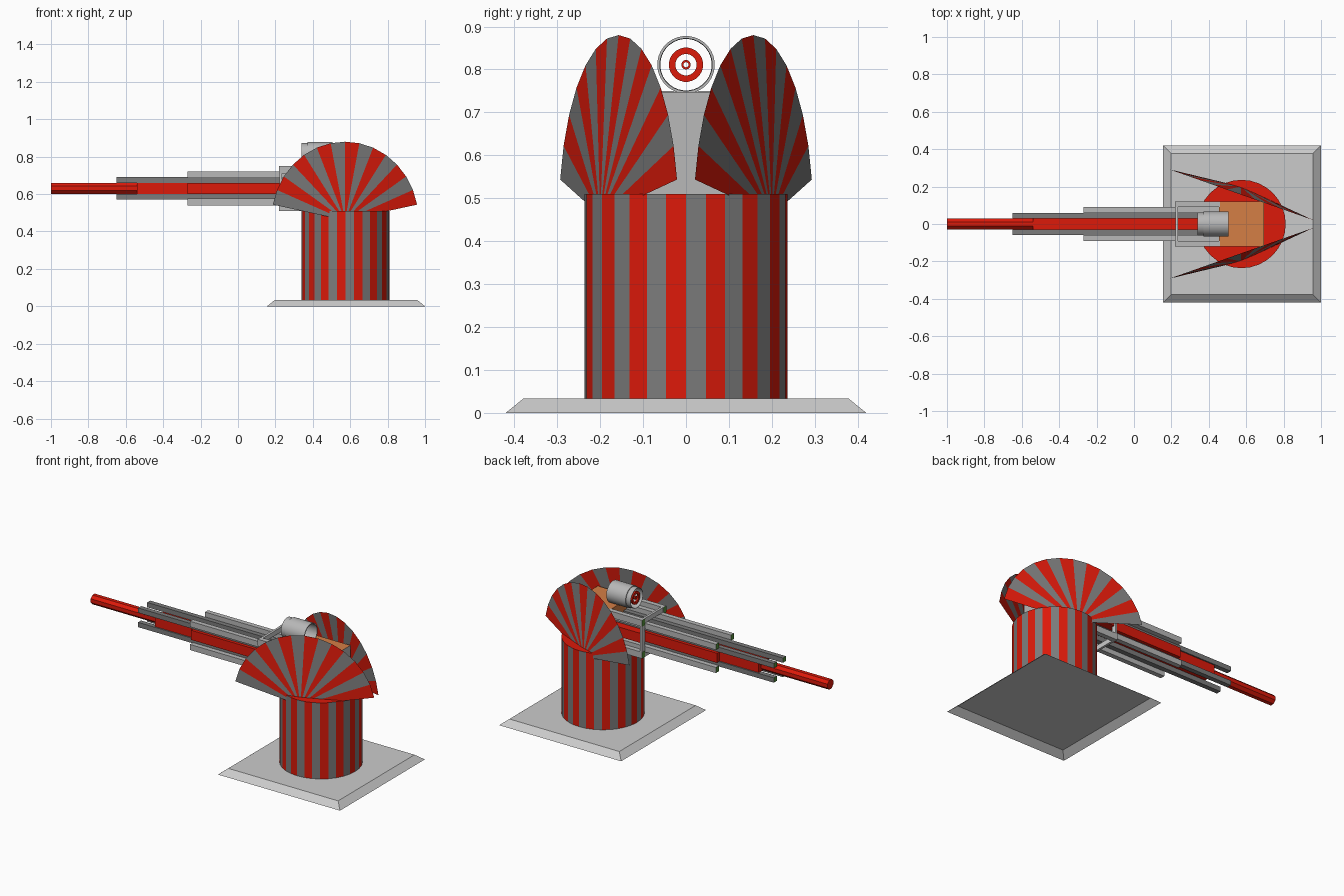
import bpy
from math import sin, cos, pi

if "Cube" in bpy.data.objects:
    bpy.data.objects.remove(bpy.data.objects["Cube"])


def material(name, rgb):
    m = bpy.data.materials.new(name)
    m.diffuse_color = (*rgb, 1)
    m.use_nodes = True
    m.node_tree.nodes["Principled BSDF"].inputs["Base Color"].default_value = m.diffuse_color
    return m


RED = material("red", (0.72, 0.01, 0.003))
DARK = material("dark_grey", (0.2, 0.2, 0.2))
ORANGE = material("orange", (0.66, 0.21, 0.06))
GREEN = material("green", (0.1, 0.3, 0.05))
GREY = material("grey", (0.48, 0.48, 0.48))


def mesh_object(name, verts, faces, mats=(), indices=None):
    me = bpy.data.meshes.new(name)
    me.from_pydata(verts, [], faces)
    for m in mats:
        me.materials.append(m)
    if indices:
        for p, i in zip(me.polygons, indices):
            p.material_index = i
    ob = bpy.data.objects.new(name, me)
    bpy.context.collection.objects.link(ob)
    return ob


BOX_FACES = [(0, 3, 2, 1), (4, 5, 6, 7), (0, 1, 5, 4),
             (1, 2, 6, 5), (2, 3, 7, 6), (3, 0, 4, 7)]


def box(name, x, y, z, mats=(), indices=None, inset=0, bottom=True):
    """Box from ranges; face order: bottom, top, -y, +x, +y, -x."""
    verts = []
    for zz, i in ((z[0], 0), (z[1], inset)):
        verts += [(x[0] + i, y[0] + i, zz), (x[1] - i, y[0] + i, zz),
                  (x[1] - i, y[1] - i, zz), (x[0] + i, y[1] - i, zz)]
    return mesh_object(name, verts, BOX_FACES if bottom else BOX_FACES[1:], mats, indices)


def lathe_x(name, profile, cz, n, mat, closed=True):
    """Revolve (x, radius) points around the x axis at height cz."""
    verts = [(x, r * sin(2 * pi * (k + 0.5) / n), cz + r * cos(2 * pi * (k + 0.5) / n))
             for x, r in profile for k in range(n)]
    rows = len(profile)
    faces = []
    for i in range(rows if closed else rows - 1):
        j = (i + 1) % rows
        for k in range(n):
            l = (k + 1) % n
            faces.append((i * n + k, i * n + l, j * n + l, j * n + k))
    if not closed:
        faces += [tuple(range(n))[::-1], tuple(range((rows - 1) * n, rows * n))]
    return mesh_object(name, verts, faces, [mat])


CX = 0.575

# Hollow bevelled base plate, open underneath
box("base_plate", (0.155, 1.0), (-0.42, 0.42), (0, 0.034), inset=0.042, bottom=False)

# Striped pedestal drum
N, R = 32, 0.236
ring = [(CX + R * cos(2 * pi * k / N), R * sin(2 * pi * k / N)) for k in range(N)]
verts = [(x, y, z) for z in (0.034, 0.51) for x, y in ring]
faces = [(k, (k + 1) % N, N + (k + 1) % N, N + k) for k in range(N)]
faces += [tuple(range(N, 2 * N))]
mesh_object("pedestal", verts, faces, [DARK, RED], [k % 2 for k in range(N)] + [1])

# Striped fan shields: shallow cones leaning together at the back
for side, label in ((-1, "front"), (1, "back")):
    verts = [(CX - 0.003, side * 0.2, 0.46)]
    for k in range(15):
        a = pi * (15 - k) / 16
        u = 0.414 * cos(a)
        verts.append((CX - 0.003 + u * 0.95, side * (0.157 - u * 0.335),
                      0.462 + 0.418 * sin(a)))
    faces = [(0, k + 2, k + 1) if side < 0 else (0, k + 1, k + 2) for k in range(14)]
    mesh_object(label + "_shield", verts, faces, [DARK, RED], [k % 2 for k in range(14)])

# Octagonal barrel
BZ = 0.63
lathe_x("barrel", [(-1.0, 0.031), (0.46, 0.031)], BZ, 8, RED, closed=False)

# Red core blocks filling the gap between upper and lower rails
for x0, x1, w in ((-0.54, -0.27, 0.052), (-0.27, 0.236, 0.08), (0.236, 0.456, 0.11)):
    box("core_block", (x0, x1), (-w, w), (BZ - 0.03, BZ + 0.03), [RED])

# Stepped rails at the four corners: start, end, y range, z range, colour
rails = [("inner", -0.65, 0.46, (0.03, 0.06), (0.03, 0.06), DARK),
         ("middle", -0.27, 0.46, (0.06, 0.09), (0.055, 0.09), GREY),
         ("outer", 0.22, 0.46, (0.09, 0.12), (0.08, 0.12), GREY)]
for name, x0, x1, yr, zr, mat in rails:
    for sy in (-1, 1):
        for sz in (-1, 1):
            box(name + "_rail", (x0, x1), sorted((sy * yr[0], sy * yr[1])),
                sorted((BZ + sz * zr[0], BZ + sz * zr[1])),
                [mat, GREEN], [0, 0, 0, 0, 0, 1])

# Collar frame tying the rails together
for s in (-1, 1):
    box("collar_side", (0.222, 0.236), sorted((s * 0.09, s * 0.12)), (0.55, 0.71))
    box("collar_bar", (0.222, 0.236), (-0.09, 0.09),
        sorted((BZ + s * 0.09, BZ + s * 0.12)))

# Breech housing, grey at the rear
box("breech", (0.455, 0.695), (-0.12, 0.12), (0.505, 0.747),
    [ORANGE, GREY], [0, 0, 0, 1, 0, 0])

# Open sight tube with floating aiming rings
SZ = 0.811
tube = lathe_x("sight_tube", [(0.34, 0.062), (0.372, 0.062), (0.372, 0.067),
                              (0.505, 0.067), (0.505, 0.061), (0.34, 0.06)],
               SZ, 32, GREY)
outer = lathe_x("aiming_ring", [(0.345, 0.025), (0.345, 0.04), (0.355, 0.04),
                                (0.355, 0.025)], SZ, 24, RED)
inner = lathe_x("aiming_dot", [(0.345, 0.006), (0.345, 0.011), (0.355, 0.011),
                               (0.355, 0.006)], SZ, 16, RED)
for ob in (tube, outer, inner):
    bpy.ops.object.select_all(action='DESELECT')
    ob.select_set(True)
    bpy.context.view_layer.objects.active = ob
    bpy.ops.object.shade_smooth_by_angle()
